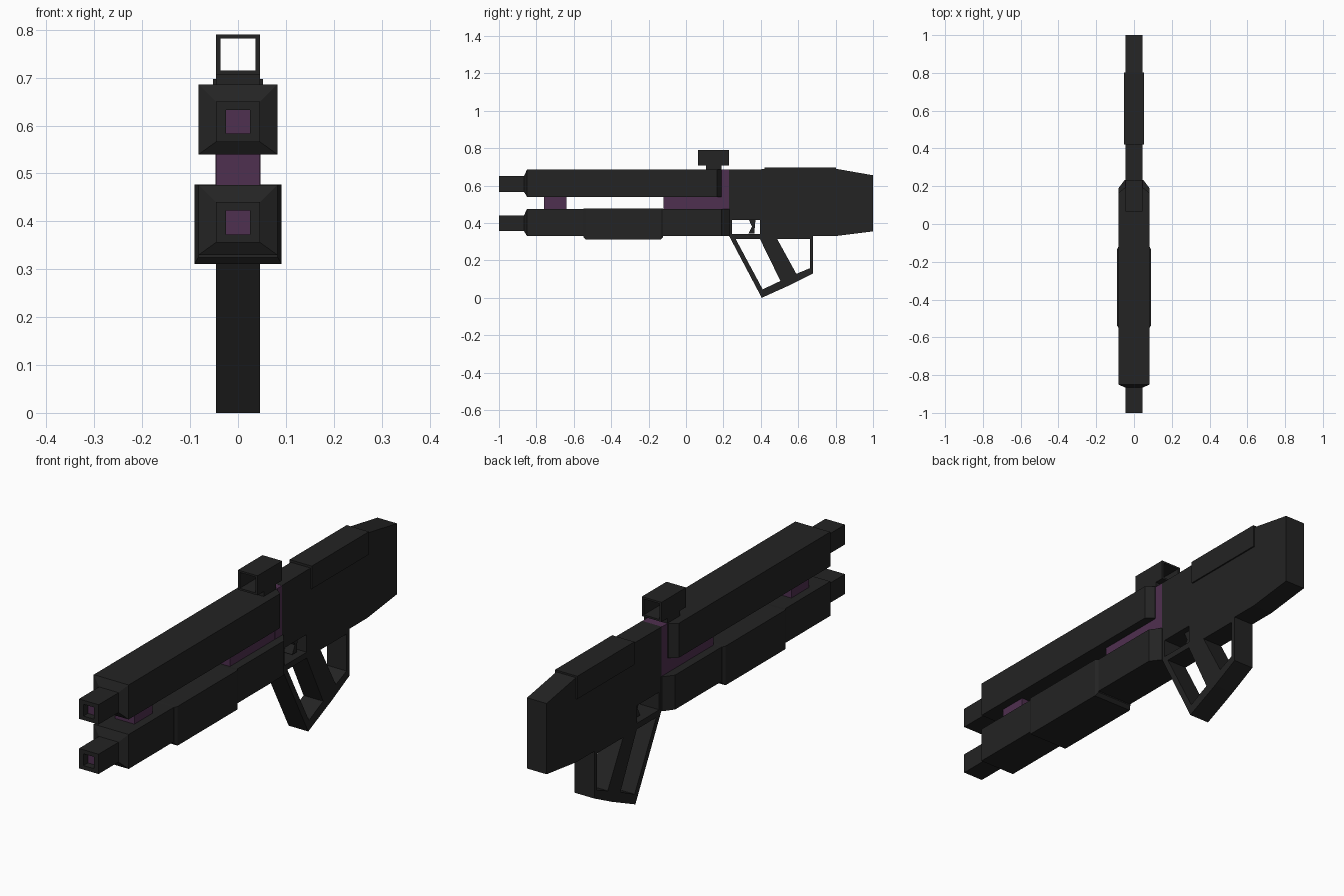
import bpy, bmesh

if "Cube" in bpy.data.objects:
    bpy.data.objects.remove(bpy.data.objects["Cube"])


def material(name, rgb):
    m = bpy.data.materials.new(name)
    m.diffuse_color = (*rgb, 1)
    m.use_nodes = True
    m.node_tree.nodes["Principled BSDF"].inputs["Base Color"].default_value = m.diffuse_color
    return m


DARK = material("charcoal", (0.017, 0.017, 0.017))
PURPLE = material("dull purple", (0.078, 0.029, 0.080))


def link(name, mesh, *mats):
    ob = bpy.data.objects.new(name, mesh)
    bpy.context.collection.objects.link(ob)
    for m in mats:
        mesh.materials.append(m)
    return ob


def loft(name, sections, mats=(DARK,), closed=False):
    """Join rectangular sections (y, half width, z low, z high) along y."""
    bm = bmesh.new()
    rings = [[bm.verts.new(p) for p in ((-w, y, a), (w, y, a), (w, y, b), (-w, y, b))]
             for y, w, a, b in sections]
    pairs = list(zip(rings, rings[1:]))
    if closed:
        pairs.append((rings[-1], rings[0]))
    for r, s in pairs:
        for i in range(4):
            j = (i + 1) % 4
            bm.faces.new((r[i], r[j], s[j], s[i]))
    if not closed:
        start = bm.faces.new(rings[0][::-1])
        start.material_index = len(mats) - 1
        bm.faces.new(rings[-1])
    bmesh.ops.recalc_face_normals(bm, faces=bm.faces)
    mesh = bpy.data.meshes.new(name)
    bm.to_mesh(mesh)
    bm.free()
    return link(name, mesh, *mats)


def box(name, y0, y1, w, z0, z1, mat=DARK):
    return loft(name, [(y0, w, z0, z1), (y1, w, z0, z1)], (mat,))


def plate(name, outlines, w, mat=DARK):
    """Side profile in (y, z), first outline outer, the rest holes."""
    cu = bpy.data.curves.new(name, 'CURVE')
    cu.dimensions = '2D'
    cu.fill_mode = 'BOTH'
    cu.extrude = w
    for pts in outlines:
        sp = cu.splines.new('POLY')
        sp.points.add(len(pts) - 1)
        for p, (y, z) in zip(sp.points, pts):
            p.co = (y, z, 0, 1)
        sp.use_cyclic_u = True
    tmp = bpy.data.objects.new(name + "_curve", cu)
    bpy.context.collection.objects.link(tmp)
    dg = bpy.context.evaluated_depsgraph_get()
    mesh = bpy.data.meshes.new_from_object(tmp.evaluated_get(dg))
    bpy.data.objects.remove(tmp)
    for v in mesh.vertices:
        y, z, x = v.co
        v.co = (x, y, z)
    bm = bmesh.new()
    bm.from_mesh(mesh)
    bmesh.ops.remove_doubles(bm, verts=bm.verts, dist=1e-5)
    bmesh.ops.recalc_face_normals(bm, faces=bm.faces)
    for f in bm.faces:
        f.smooth = False
        f.material_index = 0
    bm.to_mesh(mesh)
    bm.free()
    mesh.materials.clear()
    mesh.name = name
    return link(name, mesh, mat)


# Two barrels with recessed purple bores and tapered back ends
for name, z0, z1, taper, end in (("upper_barrel", 0.54, 0.686, 0.165, 0.19),
                                 ("lower_barrel", 0.33, 0.476, 0.19, 0.232)):
    c = z0 + 0.068
    loft(name, [(-0.97, 0.025, c - 0.025, c + 0.025),
                (-1.0, 0.025, c - 0.025, c + 0.025),
                (-1.0, 0.046, c - 0.042, c + 0.042),
                (-0.866, 0.046, c - 0.042, c + 0.042),
                (-0.85, 0.082, z0, z1),
                (taper, 0.082, z0, z1),
                (end, 0.05, z0, z1)], (DARK, PURPLE))

# Sliding foregrip around the lower barrel
loft("foregrip", [(-0.548, 0.083, 0.325, 0.476), (-0.535, 0.091, 0.311, 0.477),
                  (-0.135, 0.091, 0.311, 0.477), (-0.122, 0.083, 0.325, 0.476)])

# Purple core pieces between the barrels and in front of the stock
box("front_spacer", -0.76, -0.64, 0.046, 0.47, 0.545, PURPLE)
box("rear_spacer", -0.12, 0.2, 0.046, 0.47, 0.545, PURPLE)
box("core_collar", 0.18, 0.23, 0.0465, 0.47, 0.6855, PURPLE)

# Stock, trigger guard and skeleton grip cut from one profile
plate("stock_and_grip", [
    [(0.228, 0.686), (0.8, 0.69), (1.0, 0.655), (1.0, 0.355), (0.8, 0.33), (0.68, 0.33),
     (0.68, 0.13), (0.56, 0.07), (0.405, 0.0), (0.228, 0.335)],
    [(0.245, 0.34), (0.245, 0.415), (0.395, 0.415), (0.395, 0.34)],
    [(0.265, 0.315), (0.41, 0.045), (0.505, 0.09), (0.395, 0.315)],
    [(0.487, 0.315), (0.59, 0.128), (0.662, 0.158), (0.662, 0.315)]], 0.046)

# Trigger inside the guard
plate("trigger", [[(0.335, 0.42), (0.353, 0.38), (0.335, 0.345), (0.365, 0.345),
                   (0.372, 0.42)]], 0.02)

# Cheek cover over the stock
box("cheek_cover", 0.42, 0.803, 0.052, 0.6, 0.697)

# Open square sight on its post
box("sight_post", 0.107, 0.19, 0.046, 0.68, 0.712)
loft("sight_frame", [(0.065, 0.046, 0.707, 0.79), (0.23, 0.046, 0.707, 0.79),
                     (0.23, 0.037, 0.715, 0.782), (0.065, 0.037, 0.715, 0.782)], closed=True)
